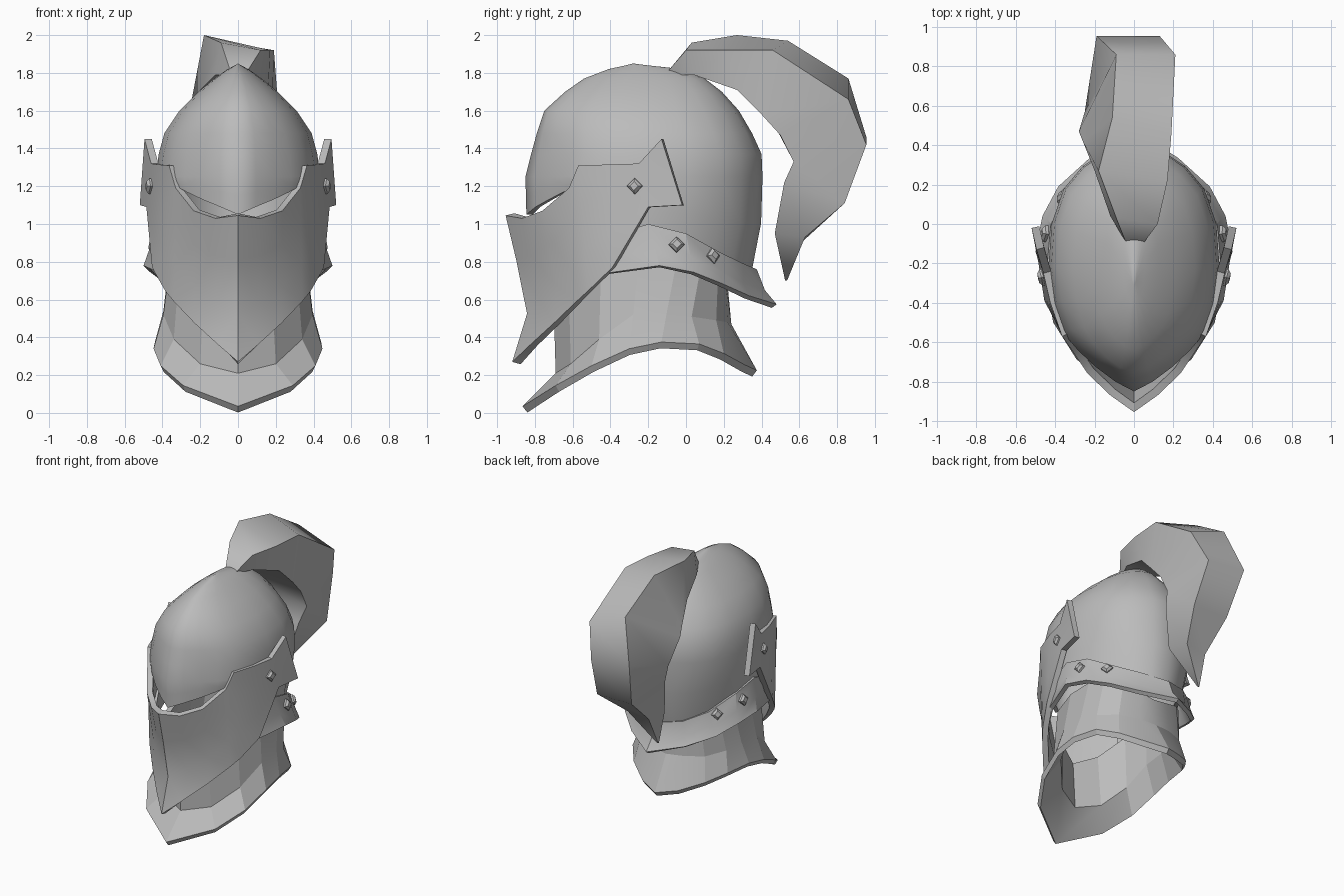
import bpy, bmesh, math
from mathutils import Vector

if "Cube" in bpy.data.objects:
    bpy.data.objects.remove(bpy.data.objects["Cube"])

steel = bpy.data.materials.new("steel_grey")
steel.diffuse_color = (0.5, 0.5, 0.5, 1)
steel.use_nodes = True
steel.node_tree.nodes["Principled BSDF"].inputs["Base Color"].default_value = steel.diffuse_color


def finish(name, verts, faces, mirror=True, thick=0.0, angle=30, fix=True):
    """Make an object, mirror and thicken it, then shade it."""
    me = bpy.data.meshes.new(name)
    me.from_pydata(verts, [], faces)
    bm = bmesh.new()
    bm.from_mesh(me)
    bmesh.ops.remove_doubles(bm, verts=bm.verts, dist=.0005)
    if fix and not thick:
        bmesh.ops.recalc_face_normals(bm, faces=bm.faces)
    bm.to_mesh(me)
    bm.free()
    ob = bpy.data.objects.new(name, me)
    bpy.context.collection.objects.link(ob)
    me.materials.append(steel)
    if mirror:
        m = ob.modifiers.new("mirror", 'MIRROR')
        m.merge_threshold = 0.002
    if thick:
        s = ob.modifiers.new("shell", 'SOLIDIFY')
        s.thickness, s.offset, s.use_even_offset = thick, -1, True
    bpy.ops.object.select_all(action='DESELECT')
    ob.select_set(True)
    bpy.context.view_layer.objects.active = ob
    bpy.ops.object.convert(target='MESH')
    bpy.ops.object.shade_smooth_by_angle(angle=math.radians(angle))
    return ob


def sheet(rows):
    """Grid of quads; rows run top to bottom, columns front to back."""
    n = len(rows[0])
    verts = [p for r in rows for p in r]
    faces = [(i*n+j, (i+1)*n+j, (i+1)*n+j+1, i*n+j+1)
             for i in range(len(rows)-1) for j in range(n-1)]
    return verts, faces


def mix(a, b, t):
    return tuple(p + (q-p)*t for p, q in zip(a, b))


# Skull dome: one half plan outline scaled at each height (z, front, back, half width)
plan = [(0, 0), (.22, .04), (.45, .1), (.65, .165), (.82, .235), (.94, .35), (1, .5),
        (.96, .68), (.82, .82), (.6, .91), (.32, .975), (0, 1)]
blunt = [0, .02, .07, .135, .22, .35, .5, .68, .82, .91, .975, 1]
brow = [1.05, 1.09, 1.13, 1.17, 1.21, 1.15, .93, .85, .80, .77, .76, .76]
levels = [(1.842, -.31, -.22, .012), (1.82, -.41, -.02, .055), (1.77, -.54, .10, .125),
          (1.70, -.64, .19, .21), (1.60, -.75, .28, .31), (1.48, -.79, .35, .39),
          (1.37, -.82, .40, .42), (1.25, -.85, .405, .435)]


def ring(z, f, b, w):
    t = min(1, max(0, (z - 1.25)/.35))          # rounder brow higher up
    return [(u*w, f + (v + (k-v)*t)*(b-f), z) for (u, v), k in zip(plan, blunt)]


rows = [[(0, -.28, 1.85)]*len(plan)] + [ring(*l) for l in levels]
edge = [(x*(.86 if i > 7 else 1), y, z)
        for i, ((x, y, _), z) in enumerate(zip(ring(0, -.845, .35, .42), brow))]
rows += [[mix(a, b, .5) for a, b in zip(rows[-1], edge)], edge]
for i, p in enumerate(rows[-2]):        # keep the nape full before it tucks in
    rows[-2][i] = (p[0]*1.01, p[1] + (.02 if p[1] > 0 else 0), p[2])
finish("skull_dome", *sheet(rows), thick=.03, angle=75)

# Face visor: top edge, lower edge, hollowed along the nose ridge
top = [(0, -.955, 1.045), (.12, -.87, 1.03), (.235, -.76, 1.07), (.33, -.62, 1.19),
       (.365, -.57, 1.31), (.425, -.4, 1.315), (.46, -.25, 1.32), (.495, -.13, 1.45)]
low = [(0, -.92, .27), (.11, -.82, .365), (.23, -.70, .475), (.34, -.58, .59),
       (.385, -.52, .645), (.455, -.39, .77), (.485, -.2, 1.09), (.52, -.02, 1.1)]
hollow = [.09, .07, .035, 0, 0, 0, 0, 0]
rows = []
for t, h in ((0, 0), (.3, .5), (.67, 1), (1, 0)):
    row = [mix(a, b, t) for a, b in zip(top, low)]
    rows.append([(x, y + h*k, z) for (x, y, z), k in zip(row, hollow)])
finish("face_visor", *sheet(rows), thick=.04)

# Nape band: flared strip around the back of the dome, tucked under the visor in front
top = [(.335, -.56, .86), (.405, -.42, .93), (.44, -.2, 1.0), (.422, .0, .95),
       (.318, .18, .85), (.185, .305, .79), (0, .375, .76)]
low = [(.34, -.56, .68), (.415, -.42, .74), (.5, -.14, .78), (.465, .04, .745),
       (.385, .19, .685), (.225, .335, .62), (0, .48, .575)]
mid = [mix(a, b, .6) for a, b in zip(top, low)]
mid = [(x*.985, y - (.02 if y > .2 else 0), z) for x, y, z in mid]
finish("nape_band", *sheet([top, mid, low]), thick=.03, angle=25)

# Neck guard: solid tube flaring into a pointed rim, with a smaller opening underneath
neck = [(0, -.70, .56), (.18, -.62, .64), (.31, -.45, .77), (.36, -.25, .8),
        (.365, -.05, .8), (.335, .08, .78), (.24, .17, .74), (.12, .21, .7), (0, .22, .68)]
waist = [(0, -.69, .21), (.2, -.61, .26), (.34, -.46, .39), (.395, -.28, .52),
         (.395, -.1, .54), (.36, .03, .51), (.27, .16, .49), (.13, .22, .48), (0, .24, .47)]
rim = [(0, -.865, .035), (.29, -.69, .145), (.41, -.5, .25), (.447, -.3, .34),
       (.44, -.13, .375), (.40, .07, .365), (.30, .2, .315), (.15, .31, .255), (0, .375, .225)]


def shrink(row, k, dz):
    return [(x*k, -.24 + (y+.24)*k, z+dz) for x, y, z in row]


finish("neck_guard", *sheet([neck, waist, rim, shrink(rim, .96, -.033),
                             shrink(waist, .87, -.01), shrink(neck, .9, 0), neck]),
       angle=15, fix=False)

# Plume: twisted four-sided sweep, each section = outer right, outer left, inner left, inner right
sections = [
    [(.05, -.095, 1.81), (-.04, -.095, 1.81), (-.04, -.06, 1.79), (.05, -.06, 1.79)],
    [(.12, 0, 1.92), (-.09, .03, 1.96), (-.12, .04, 1.79), (.1, .04, 1.79)],
    [(.17, .22, 1.92), (-.18, .27, 2.0), (-.2, .27, 1.71), (.16, .27, 1.71)],
    [(.19, .46, 1.92), (-.11, .54, 1.97), (-.26, .42, 1.58), (.18, .40, 1.58)],
    [(.21, .86, 1.66), (-.09, .86, 1.77), (-.28, .47, 1.52), (.18, .5, 1.47)],
    [(.13, .955, 1.42), (-.19, .955, 1.46), (-.25, .57, 1.33), (.18, .57, 1.33)],
    [(.16, .84, 1.11), (-.13, .84, 1.11), (-.21, .55, 1.2), (.15, .52, 1.22)],
    [(.05, .63, .93), (-.12, .62, .91), (-.17, .5, .93), (.08, .47, .95)],
    [(-.13, .535, .70), (-.14, .535, .70), (-.14, .525, .70), (-.13, .525, .70)]]
verts = [p for s in sections for p in s]
faces = [(i*4+j, i*4+(j+1) % 4, i*4+4+(j+1) % 4, i*4+4+j)
         for i in range(len(sections)-1) for j in range(4)]
faces += [(3, 2, 1, 0), tuple(range(len(verts)-4, len(verts)))]
finish("plume", verts, faces, mirror=False, angle=56)

# Diamond rivets on both sides: position and outward direction
rivets = [("visor_rivet", (.462, -.27, 1.2), (1, -.22, .05)),
          ("band_rivet_front", (.445, -.05, .89), (1, .1, .2)),
          ("band_rivet_back", (.358, .14, .83), (1, .8, .3))]
for name, pos, normal in rivets:
    n = Vector(normal).normalized()
    side = n.cross(Vector((0, 0, 1))).normalized()
    up = side.cross(n)
    verts = []
    for r, h in ((.042, -.01), (.042, .01), (.024, .025)):
        for d in (side, up, -side, -up):
            verts.append(tuple(Vector(pos) + d*r + n*h))
    faces = [(i*4+j, i*4+(j+1) % 4, i*4+4+(j+1) % 4, i*4+4+j)
             for i in range(2) for j in range(4)]
    faces += [(8, 9, 10, 11), (3, 2, 1, 0)]
    finish(name, verts, faces, angle=15)
